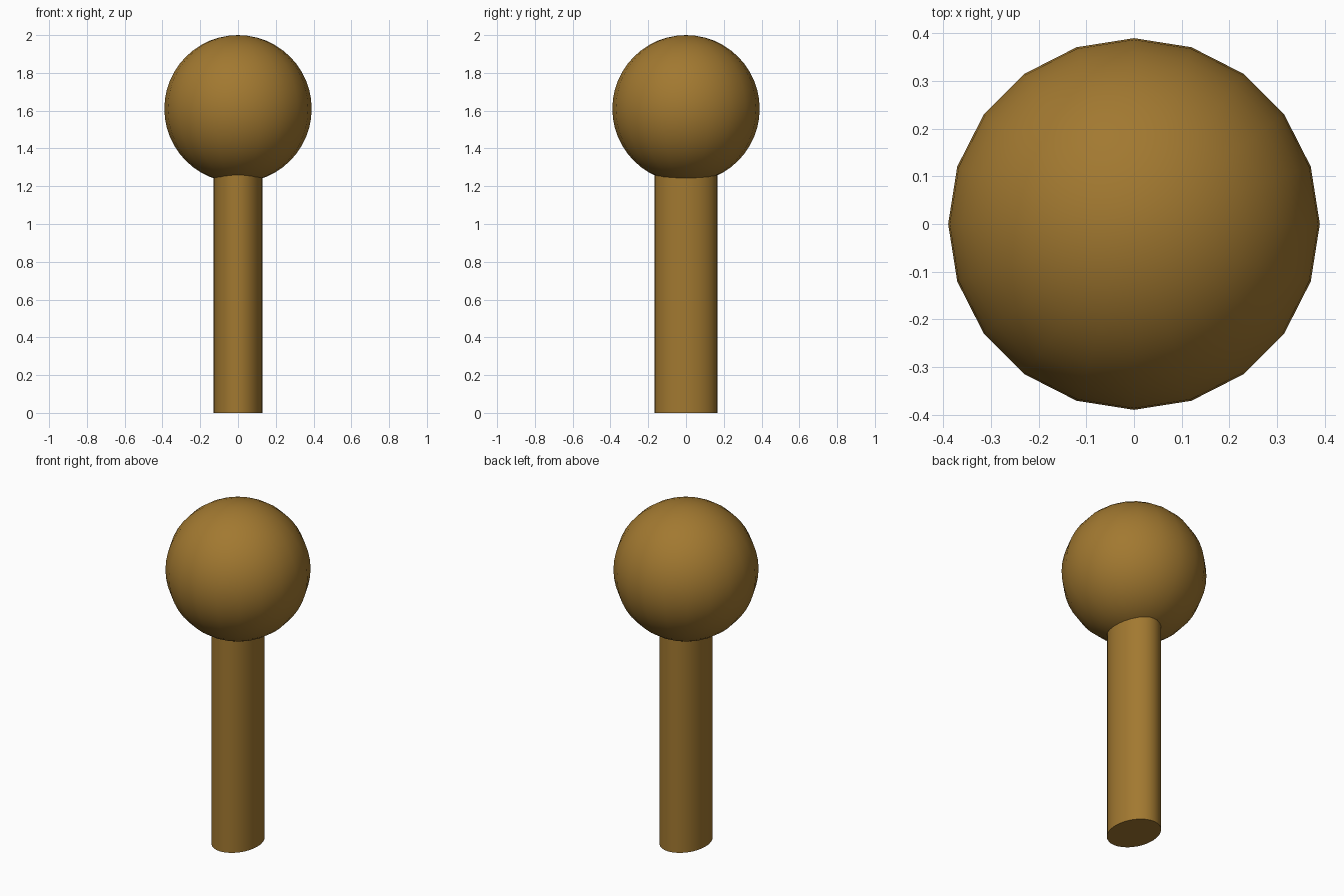
import bpy

if "Cube" in bpy.data.objects:
    bpy.data.objects.remove(bpy.data.objects["Cube"])

wood = bpy.data.materials.new("brown")
wood.diffuse_color = (0.36, 0.19, 0.03, 1)
wood.use_nodes = True
wood.node_tree.nodes["Principled BSDF"].inputs["Base Color"].default_value = wood.diffuse_color


def finish(name, scale):
    ob = bpy.context.object
    ob.name = name
    ob.scale = scale
    bpy.ops.object.transform_apply(location=False, rotation=False, scale=True)
    bpy.ops.object.shade_smooth_by_angle()
    ob.data.materials.append(wood)
    return ob


# Oval post, its top sunk into the ball
POST_TOP = 1.32
bpy.ops.mesh.primitive_cylinder_add(vertices=32, radius=1, depth=POST_TOP,
                                    location=(0, 0, POST_TOP / 2))
finish("post", (0.129, 0.167, 1))

# Round ball head
R = 0.39
bpy.ops.mesh.primitive_uv_sphere_add(segments=20, ring_count=24, radius=R,
                                     location=(0, 0, 2 - R))
finish("ball", (1, 1, 1))
